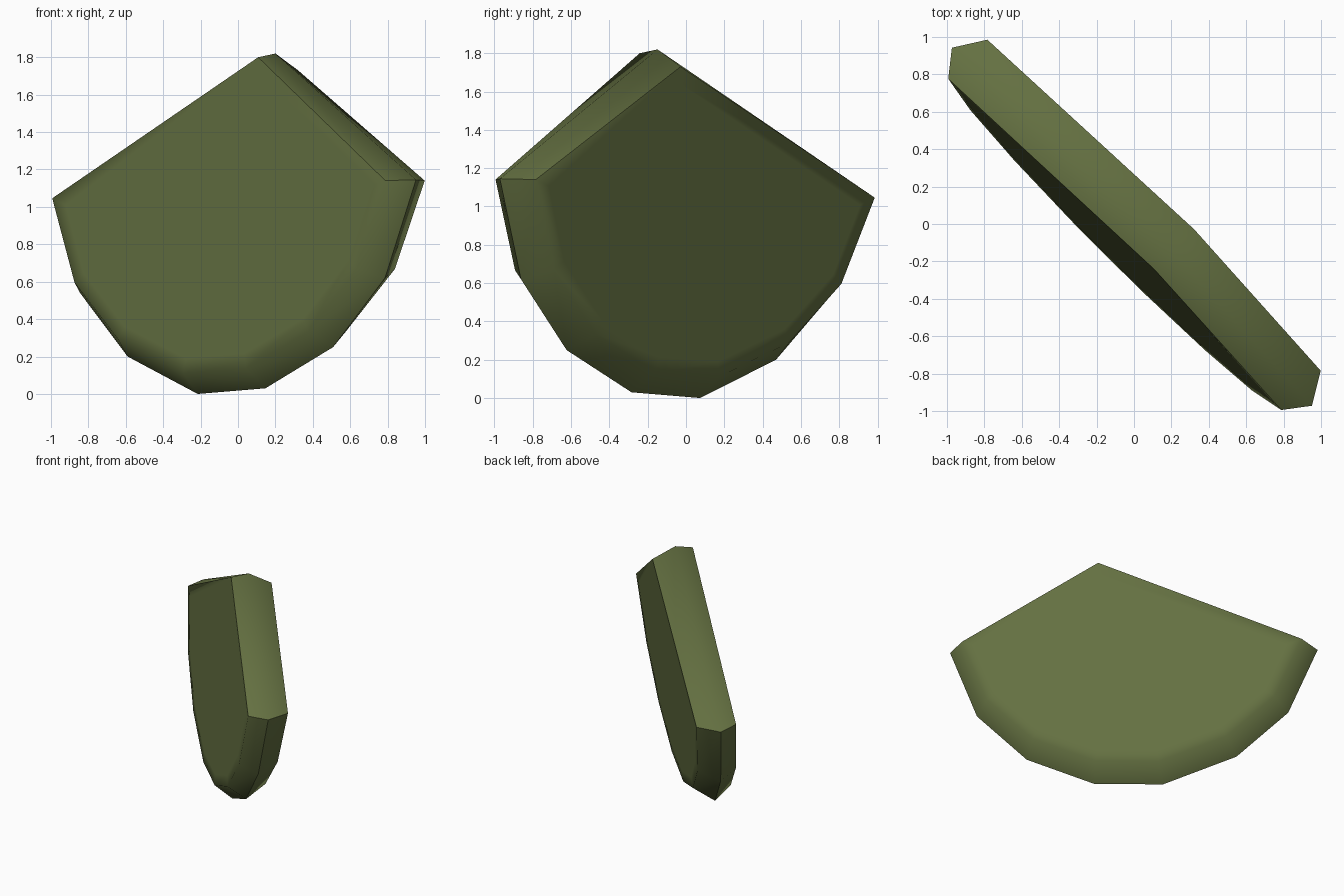
import bpy, bmesh, math
from mathutils import Vector

if "Cube" in bpy.data.objects:
    bpy.data.objects.remove(bpy.data.objects["Cube"])

# Material
olive = bpy.data.materials.new("olive_green")
olive.diffuse_color = (0.127, 0.162, 0.053, 1.0)
olive.use_nodes = True
olive.node_tree.nodes["Principled BSDF"].inputs["Base Color"].default_value = olive.diffuse_color

# Fan outline along the middle of the slab's thickness: (along, height)
outline = [(0.247, 1.82), (-1.355, 1.04), (-1.135, 0.54), (-0.75, 0.20), (-0.205, 0.0),
           (0.305, 0.03), (0.80, 0.25), (1.165, 0.62), (1.36, 1.145)]
CENTRE = (0.03, 1.1)


def place(along, height, depth):
    """Turn slab coordinates into world space, slab standing diagonally."""
    s = math.sqrt(0.5)
    return Vector(((depth + along) * s, (depth - along) * s, height))


def ring(bm, shrink, apex_height, depth_base, lean):
    """One outline layer, shrunk toward the centre and leaning with height."""
    verts = []
    for i, (t, z) in enumerate(outline):
        if i == 0:
            z = apex_height
        elif shrink:
            t = CENTRE[0] + (t - CENTRE[0]) * 0.925
            z = CENTRE[1] + (z - CENTRE[1]) * 0.9
        verts.append(bm.verts.new(place(t, z, depth_base + lean * z)))
    return verts


bm = bmesh.new()
front = ring(bm, True, 1.80, -0.235, 0.078)
middle = ring(bm, False, 1.82, -0.10, 0.075)
back = ring(bm, True, 1.73, 0.043, 0.095)

# Bevelled rim between the layers
count = len(outline)
for a, b in ((front, middle), (middle, back)):
    for i in range(count):
        j = (i + 1) % count
        bm.faces.new((a[i], a[j], b[j], b[i]))

# Broad faces, with a narrow border so the shading turns only near the rim
caps = [bm.faces.new(front), bm.faces.new(back)]
bmesh.ops.recalc_face_normals(bm, faces=bm.faces[:])
bmesh.ops.inset_individual(bm, faces=caps, thickness=0.08, use_even_offset=True)

mesh = bpy.data.meshes.new("fan_slab")
bm.to_mesh(mesh)
bm.free()
mesh.materials.append(olive)
slab = bpy.data.objects.new("fan_slab", mesh)
bpy.context.collection.objects.link(slab)

# Smooth shading, keeping the hard crease along the top of the front face
bpy.context.view_layer.objects.active = slab
slab.select_set(True)
bpy.ops.object.shade_smooth_by_angle(angle=math.radians(62))
